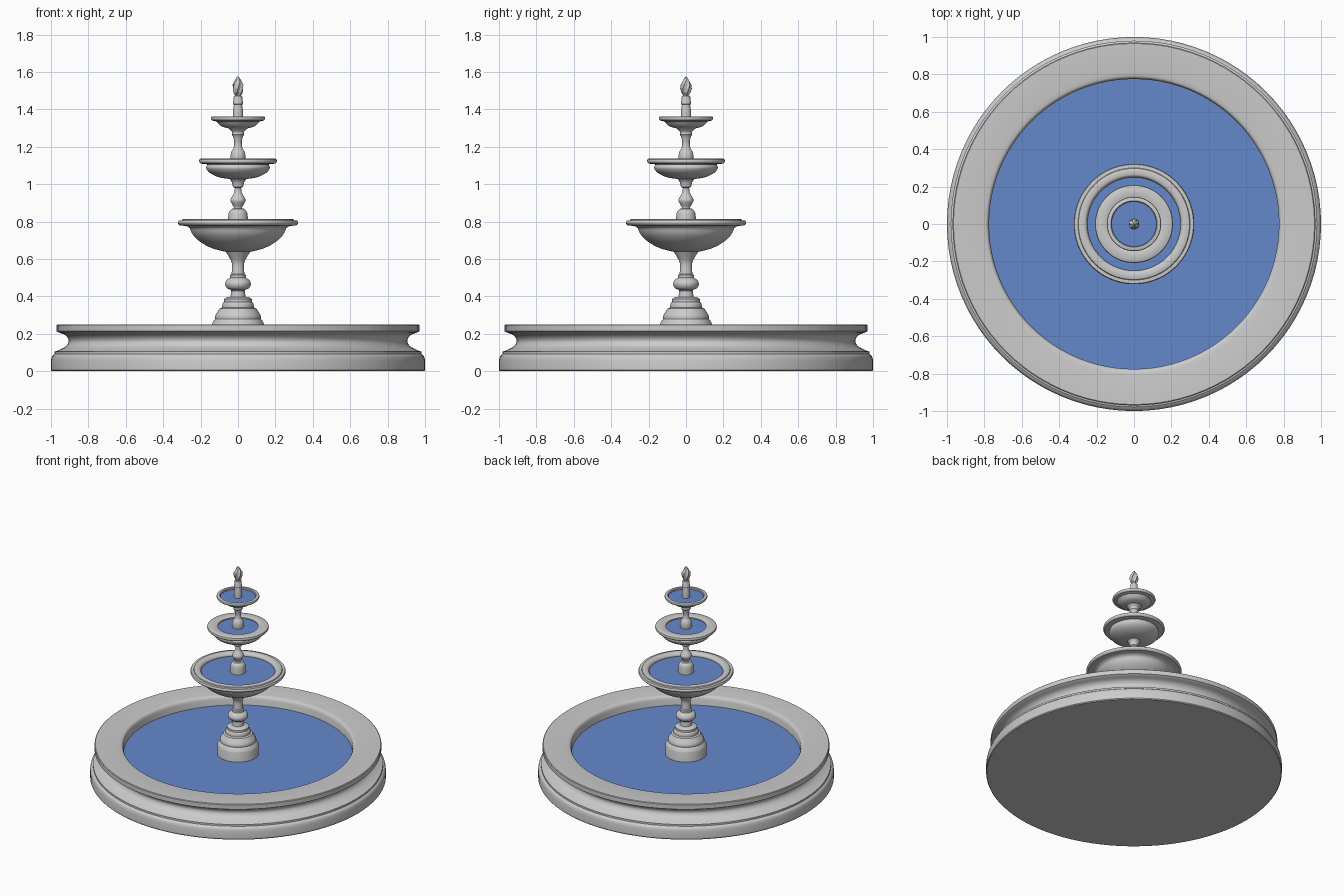
import bpy, bmesh, math
from mathutils import Vector

SEG = 96


def smooth_run(pts, n=4):
    """Catmull-Rom through the points of one run; two-point runs stay straight."""
    if len(pts) < 3:
        return list(pts)
    p = [Vector(q) for q in pts]
    p = [2 * p[0] - p[1]] + p + [2 * p[-1] - p[-2]]
    out = []
    for i in range(1, len(p) - 2):
        a, b, c, d = p[i - 1:i + 3]
        for k in range(n):
            t = k / n
            out.append(tuple(0.5 * (2 * b + (c - a) * t + (2 * a - 5 * b + 4 * c - d) * t * t
                                    + (3 * b - a - 3 * c + d) * t ** 3)))
    return out + [pts[-1]]


def make_object(name, bm):
    mesh = bpy.data.meshes.new(name)
    bm.to_mesh(mesh)
    bm.free()
    ob = bpy.data.objects.new(name, mesh)
    bpy.context.collection.objects.link(ob)
    return ob


def lathe(name, runs, seg=SEG):
    """Spin a (radius, z) profile made of smooth runs joined at sharp corners."""
    prof = []
    for run in runs:
        for q in smooth_run(run):
            if not prof or math.dist(prof[-1], q) > 1e-4:
                prof.append(q)
    bm = bmesh.new()
    vs = [bm.verts.new((max(r, 0), 0, z)) for r, z in prof]
    es = [bm.edges.new(pair) for pair in zip(vs, vs[1:])]
    bmesh.ops.spin(bm, geom=vs + es, cent=(0, 0, 0), axis=(0, 0, 1),
                   angle=2 * math.pi, steps=seg, use_duplicate=False)
    bmesh.ops.remove_doubles(bm, verts=bm.verts, dist=1e-5)
    bmesh.ops.recalc_face_normals(bm, faces=bm.faces)
    ob = make_object(name, bm)
    bpy.ops.object.select_all(action='DESELECT')
    ob.select_set(True)
    bpy.context.view_layer.objects.active = ob
    bpy.ops.object.shade_smooth_by_angle(angle=math.radians(35))
    return ob


water_mat = bpy.data.materials.new("water_blue")
water_mat.diffuse_color = (0.13, 0.25, 0.6, 1)


def water(name, r, z):
    bm = bmesh.new()
    bmesh.ops.create_circle(bm, cap_ends=True, segments=SEG, radius=r)
    bmesh.ops.translate(bm, verts=bm.verts, vec=(0, 0, z))
    make_object(name, bm).data.materials.append(water_mat)


# Ground basin with closed floor
lathe("basin", [
    [(0, 0), (0.995, 0)], [(1.0, 0.006), (1.0, 0.06)],
    [(1.0, 0.06), (0.994, 0.08), (0.98, 0.092)], [(0.98, 0.105), (0.965, 0.11)],
    [(0.965, 0.11), (0.922, 0.132), (0.905, 0.162), (0.922, 0.192), (0.96, 0.208)],
    [(0.97, 0.214), (0.97, 0.246)], [(0.965, 0.25), (0.81, 0.25)],
    [(0.81, 0.25), (0.785, 0.244), (0.775, 0.225)], [(0.775, 0.225), (0.775, 0.06)],
    [(0.775, 0.06), (0, 0.06)]])
water("basin_water", 0.778, 0.18)

# Lower pedestal and column
lathe("lower_column", [
    [(0, 0.06), (0.14, 0.06)], [(0.14, 0.06), (0.14, 0.25)],
    [(0.138, 0.255), (0.127, 0.275)], [(0.122, 0.28), (0.12, 0.30), (0.098, 0.335)],
    [(0.085, 0.34), (0.083, 0.36), (0.075, 0.37)], [(0.075, 0.385), (0.06, 0.395)],
    [(0.04, 0.397), (0.037, 0.43)],
    [(0.04, 0.435), (0.06, 0.445), (0.069, 0.467), (0.06, 0.488), (0.042, 0.50)],
    [(0.042, 0.50), (0.042, 0.515)],
    [(0.034, 0.52), (0.032, 0.56), (0.034, 0.58), (0.042, 0.60), (0.06, 0.63), (0.07, 0.645)],
    [(0.07, 0.66), (0, 0.66)]])

# Large bowl
lathe("large_bowl", [
    [(0, 0.64), (0.075, 0.64)],
    [(0.075, 0.64), (0.14, 0.658), (0.20, 0.69), (0.24, 0.728), (0.258, 0.765)],
    [(0.258, 0.765), (0.275, 0.775), (0.312, 0.78)],
    [(0.312, 0.78), (0.322, 0.792), (0.318, 0.805)],
    [(0.30, 0.806), (0.297, 0.812)],
    [(0.297, 0.812), (0.28, 0.815), (0.26, 0.812), (0.25, 0.80)],
    [(0.25, 0.80), (0.24, 0.77), (0.15, 0.71), (0, 0.69)]])
water("large_bowl_water", 0.252, 0.79)

# Middle column
lathe("middle_column", [
    [(0, 0.76), (0.053, 0.76)], [(0.053, 0.76), (0.053, 0.82)],
    [(0.053, 0.82), (0.048, 0.85), (0.034, 0.868)],
    [(0.022, 0.87), (0.024, 0.88), (0.04, 0.91), (0.034, 0.93), (0.02, 0.955), (0.017, 0.98)],
    [(0.027, 0.985), (0.029, 0.995)], [(0.029, 0.995), (0.034, 1.012), (0.044, 1.025)],
    [(0.044, 1.045), (0, 1.045)]])

# Middle bowl
lathe("middle_bowl", [
    [(0, 1.027), (0.044, 1.027)],
    [(0.044, 1.027), (0.105, 1.038), (0.15, 1.06), (0.17, 1.085), (0.165, 1.103)],
    [(0.165, 1.106), (0.2, 1.11)], [(0.2, 1.11), (0.208, 1.12), (0.206, 1.133)],
    [(0.2, 1.137), (0.145, 1.137)], [(0.137, 1.132), (0.137, 1.11)],
    [(0.137, 1.11), (0.10, 1.08), (0, 1.065)]])
water("middle_bowl_water", 0.138, 1.124)

# Upper column
lathe("upper_column", [
    [(0, 1.10), (0.036, 1.10)],
    [(0.036, 1.10), (0.04, 1.145), (0.036, 1.17), (0.028, 1.185)],
    [(0.024, 1.19), (0.02, 1.22), (0.025, 1.25), (0.033, 1.265)],
    [(0.033, 1.265), (0.033, 1.28), (0.05, 1.298)],
    [(0.05, 1.315), (0, 1.315)]])

# Small bowl
lathe("small_bowl", [
    [(0, 1.298), (0.05, 1.298)],
    [(0.05, 1.298), (0.09, 1.31), (0.115, 1.335)], [(0.115, 1.335), (0.138, 1.34)],
    [(0.138, 1.34), (0.145, 1.35), (0.143, 1.36)], [(0.14, 1.362), (0.124, 1.362)],
    [(0.12, 1.358), (0.12, 1.345)], [(0.12, 1.345), (0.08, 1.325), (0, 1.32)]])
water("small_bowl_water", 0.121, 1.348)

# Finial stem
lathe("finial_stem", [
    [(0, 1.33), (0.026, 1.33)], [(0.026, 1.33), (0.027, 1.38), (0.022, 1.425)],
    [(0.027, 1.428), (0.027, 1.44)], [(0.025, 1.445), (0.022, 1.472)],
    [(0.014, 1.474), (0.014, 1.49)], [(0.014, 1.49), (0, 1.49)]], 48)

# Faceted, twisted flame bud on top
bm = bmesh.new()
rings = []
N = 12
for i, (r, z) in enumerate([(0.014, 1.472), (0.025, 1.488), (0.031, 1.51),
                            (0.03, 1.532), (0.021, 1.548), (0.011, 1.565)]):
    ring = []
    for k in range(N):
        a = 2 * math.pi * k / N + 0.25 * i
        s = r * (0.78 if k % 2 else 1.0)
        ring.append(bm.verts.new((s * math.cos(a), s * math.sin(a), z + (0.004 if k % 2 else 0))))
    rings.append(ring)
for lo, hi in zip(rings, rings[1:]):
    for k in range(N):
        j = (k + 1) % N
        bm.faces.new((lo[k], lo[j], hi[j], hi[k]))
tip = bm.verts.new((-0.003, 0, 1.578))
for k in range(N):
    bm.faces.new((rings[-1][k], rings[-1][(k + 1) % N], tip))
bm.faces.new(rings[0][::-1])
make_object("flame_finial", bm)
